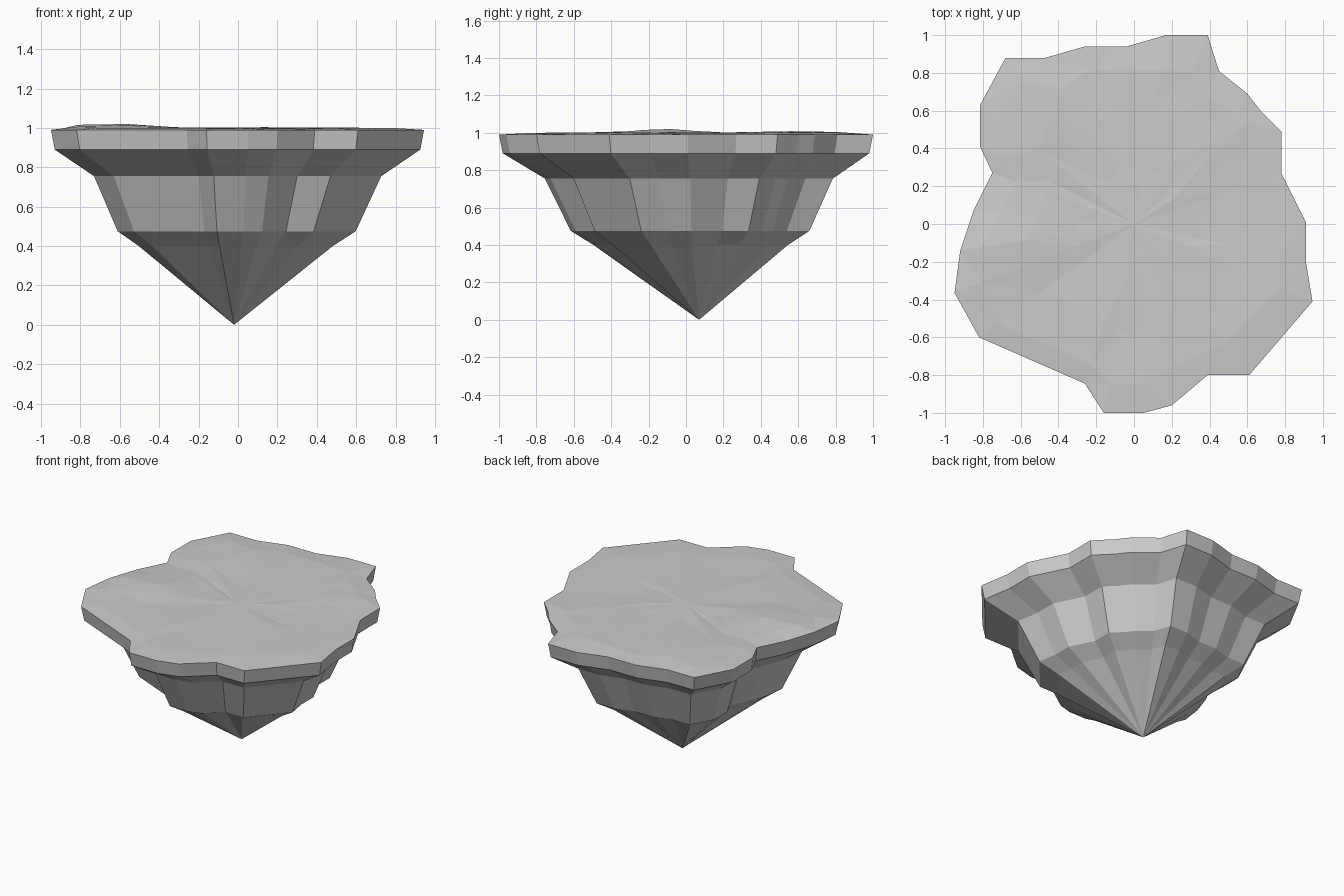
import bpy, bmesh, math, random
from mathutils import Vector

if "Cube" in bpy.data.objects:
    bpy.data.objects.remove(bpy.data.objects["Cube"])

random.seed(4)

# Rim outline seen from above, counter-clockwise
RIM = [(.91, .01), (.78, .27), (.78, .49), (.67, .60), (.60, .69), (.45, .81),
       (.39, 1.0), (.17, 1.0), (-.04, .94), (-.26, .94), (-.47, .88), (-.68, .88),
       (-.815, .63), (-.815, .41), (-.75, .27), (-.85, .07), (-.92, -.14),
       (-.95, -.365), (-.82, -.60), (-.26, -.845), (-.16, -1.0), (.05, -1.0),
       (.20, -.96), (.39, -.80), (.61, -.80), (.945, -.41), (.91, -.20)]
# Rock tiers: height, scale, centre x, centre y
TIERS = [(.99, 1, 0, 0), (.89, .98, 0, 0), (.755, .77, 0, .015),
         (.475, .638, -.005, .022), (.40, .52, -.01, .025)]
TIP = (-.02, .07, 0)
# Low mounds on top: x, y, height, radius
MOUNDS = [(-.65, -.15, .024, .25), (-.5, .6, .008, .25),
          (.3, .6, .007, .3), (.6, -.4, .006, .2)]

bm = bmesh.new()


def bridge(a, b):
    """Quad strip between two rings of equal length."""
    n = len(a)
    return [bm.faces.new((a[i], b[i], b[(i + 1) % n], a[(i + 1) % n])) for i in range(n)]


def cap(ring, co):
    """Fan closing a ring to one point."""
    v = bm.verts.new(co)
    for i in range(len(ring)):
        bm.faces.new((ring[i], v, ring[(i + 1) % len(ring)]))


def ground(x, y):
    """Gently uneven height of the top."""
    return .998 + sum(h * math.exp(-((x - mx)**2 + (y - my)**2) / r**2)
                      for mx, my, h, r in MOUNDS)


# Stepped underside down to the tip
rings = [[bm.verts.new((x * s + cx, y * s + cy, z)) for x, y in RIM]
         for z, s, cx, cy in TIERS]
for a, b in zip(rings, rings[1:]):
    bridge(a, b)
cap(rings[-1], TIP)

# Uneven faceted top
top = rings[0]
top_faces = []
for s in (.84, .6, .3):
    ring = []
    for x, y in RIM:
        k = s + random.uniform(-.05, .05)
        ring.append(bm.verts.new((x * k, y * k, ground(x * k, y * k) + random.uniform(-.003, .003))))
    top_faces += bridge(top, ring)
    top = ring
cap(top, (0, 0, 1.002))
bmesh.ops.triangulate(bm, faces=top_faces)
bmesh.ops.recalc_face_normals(bm, faces=bm.faces)

mesh = bpy.data.meshes.new("floating_rock")
bm.to_mesh(mesh)
bm.free()
bpy.context.collection.objects.link(bpy.data.objects.new("floating_rock", mesh))
